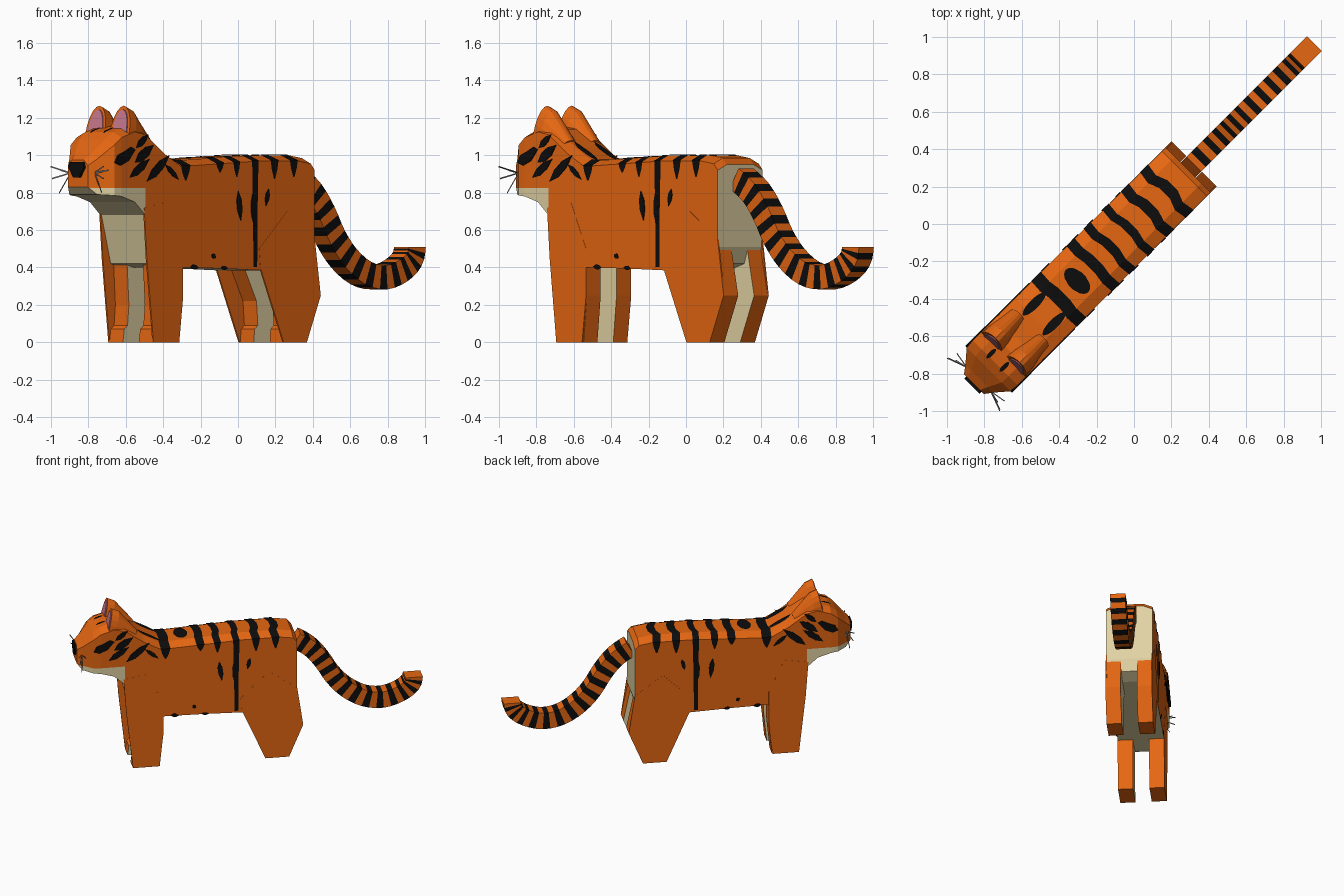
import bpy, bmesh, math
from mathutils import Vector, Matrix

if "Cube" in bpy.data.objects:
    bpy.data.objects.remove(bpy.data.objects["Cube"])

# Local frame: s = along the body (head to tail), t = sideways, z = up; turned 45 degrees
R = math.sqrt(0.5)
TURN = Matrix(((R, R, 0), (R, -R, 0), (0, 0, 1)))


def material(name, col):
    m = bpy.data.materials.new(name)
    m.diffuse_color = (*col, 1)
    m.use_nodes = True
    m.node_tree.nodes["Principled BSDF"].inputs["Base Color"].default_value = m.diffuse_color
    return m


ORANGE = material("orange fur", (0.79, 0.135, 0.006))
BLACK = material("black stripe", (0.004, 0.004, 0.004))
CREAM = material("cream fur", (0.76, 0.65, 0.37))
PINK = material("pink ear", (0.58, 0.19, 0.27))
GREY = material("grey whisker", (0.22, 0.22, 0.23))


def finish(name, bm, mats, rule=None):
    bmesh.ops.recalc_face_normals(bm, faces=bm.faces)
    bm.normal_update()
    for i, f in enumerate(bm.faces):
        f.material_index = rule(f.calc_center_median(), f.normal) if rule else 0
    for v in bm.verts:
        v.co = TURN @ v.co
    bmesh.ops.reverse_faces(bm, faces=bm.faces)
    me = bpy.data.meshes.new(name)
    bm.to_mesh(me)
    bm.free()
    for m in mats:
        me.materials.append(m)
    ob = bpy.data.objects.new(name, me)
    bpy.context.collection.objects.link(ob)
    return ob


def loft(bm, rings, closed=True):
    """Skin rings of points; closed rings are capped, open ones make a ribbon."""
    vs = [[bm.verts.new(p) for p in r] for r in rings]
    n = len(vs[0])
    for a, b in zip(vs, vs[1:]):
        for i in range(n if closed else n - 1):
            j = (i + 1) % n
            bm.faces.new((a[i], a[j], b[j], b[i]))
    if closed:
        bm.faces.new(vs[0])
        bm.faces.new(vs[-1])


def side_parts(name, pts, t0, t1, mats, rule=None):
    """Extrude an (s, z) outline sideways on both flanks."""
    bm = bmesh.new()
    for sg in (-1, 1):
        loft(bm, [[(s, sg * t, z) for s, z in pts] for t in (t0, t1)])
    return finish(name, bm, mats, rule)


# Body, neck and head: sections of (s, bottom z, top z, half width)
SECT = [(-1.21, .83, .975, .075), (-1.17, .79, 1.01, .105), (-1.10, .785, 1.085, .165),
        (-1.05, .78, 1.125, .17), (-.95, .75, 1.155, .17), (-.87, .68, 1.14, .17),
        (-.80, .42, 1.09, .17), (-.73, .40, 1.04, .17), (-.6, .40, .97, .17),
        (-.3, .395, .985, .17), (0, .385, 1.0, .17), (.28, .39, 1.0, .17),
        (.38, .42, .985, .17), (.41, .51, .95, .17)]


def top(s):
    for a, b in zip(SECT, SECT[1:]):
        if a[0] <= s <= b[0]:
            return a[2] + (b[2] - a[2]) * (s - a[0]) / (b[0] - a[0])
    return .95


def body_colour(c, n):
    if n.z < -.15 or (c.x < -.87 and c.z < .825) or (n.x > .9 and c.x > .4):
        return 1
    return 0


bm = bmesh.new()
loft(bm, [[(s, -w, zb), (s, -w, zt - .03), (s, -.6 * w, zt), (s, .6 * w, zt),
           (s, w, zt - .03), (s, w, zb)] for s, zb, zt, w in SECT])
bmesh.ops.bisect_plane(bm, geom=bm.verts[:] + bm.edges[:] + bm.faces[:],
                       plane_co=(0, 0, .825), plane_no=(0, 0, 1))
finish("body", bm, [ORANGE, CREAM], body_colour)


# Legs with cream inner faces, and thin outer flank panels
def leg_colour(c, n):
    return 1 if n.y * c.y < 0 and abs(n.y) > .9 else 0


side_parts("front_legs", [(-.81, 0), (-.61, 0), (-.585, .25), (-.585, .45), (-.78, .45),
                          (-.765, .2), (-.775, .09), (-.80, .07)],
           .06, .164, [ORANGE, CREAM], leg_colour)
side_parts("front_flanks", [(-.81, 0), (-.615, 0), (-.585, .25), (-.585, .5), (-.7, .75),
                            (-.88, .72), (-.86, .45)], .162, .171, [ORANGE])
side_parts("hind_legs", [(.18, 0), (.35, 0), (.455, .25), (.40, .515), (.08, .45),
                         (.20, .22), (.21, .09), (.185, .07)],
           .06, .164, [ORANGE, CREAM], leg_colour)
side_parts("hind_flanks", [(.174, 0), (.35, 0), (.455, .25), (.41, .55), (.2, .7), (-.01, .5),
                           (0, .395)], .162, .171, [ORANGE])

# Tail: square section along a smooth path, banded along its length
PATH = [Vector(p) for p in ((.36, .90), (.42, .875), (.53, .80), (.62, .69), (.70, .56), (.80, .45),
                            (.93, .37), (1.07, .347), (1.2, .385), (1.28, .445), (1.30, .51),
                            (1.30, .57))]
mid = []
for k in range(1, len(PATH) - 2):
    p0, p1, p2, p3 = PATH[k - 1:k + 3]
    for i in range(3):
        u = i / 3
        mid.append(.5 * (2 * p1 + (p2 - p0) * u + (2 * p0 - 5 * p1 + 4 * p2 - p3) * u * u
                         + (3 * p1 - p0 - 3 * p2 + p3) * u ** 3))
mid.append(PATH[-2])
rings = []
for i, p in enumerate(mid):
    d = (mid[min(i + 1, len(mid) - 1)] - mid[max(i - 1, 0)]).normalized()
    if i == len(mid) - 1:
        d = Vector((0, 1))
    n = Vector((-d.y, d.x)) * .064
    a, b = p + n, p - n
    rings.append([(a.x, -.056, a.y), (a.x, .056, a.y), (b.x, .056, b.y), (b.x, -.056, b.y)])
centres = [(p + q) / 2 for p, q in zip(mid, mid[1:])]


def band(c, n):
    if n.z > .95 and c.x > 1.25:
        return 0
    k = min(range(len(centres)), key=lambda i: (centres[i] - Vector((c.x, c.z))).length
            if abs(n.y) > .9 else
            abs((Vector((c.x, c.z)) - centres[i]).dot((mid[i + 1] - mid[i]).normalized()))
            + (Vector((c.x, c.z)) - centres[i]).length)
    return k % 2


bm = bmesh.new()
loft(bm, rings)
finish("tail", bm, [ORANGE, BLACK], band)

# Ears (wedges leaning back into the neck) with pink fronts
ARC = [math.pi * i / 10 for i in range(11)]
ears, inner = bmesh.new(), bmesh.new()
for tc in (-.092, .092):
    def arc(w, h, s0, s1, z0):
        return [(s0 + (s1 - s0) * math.sin(a), tc + w * math.cos(a), z0 + h * math.sin(a)) for a in ARC]
    loft(ears, [arc(.074, .155, -.99, -.955, 1.11), arc(.072, .14, -.945, -.90, 1.10),
                arc(.05, .03, -.79, -.77, 1.05)])
    loft(inner, [arc(.054, .12, -.992, -.965, 1.125), arc(.054, .12, -.98, -.953, 1.125)])
finish("ears", ears, [ORANGE])
finish("inner_ears", inner, [PINK])

# Nose
bm = bmesh.new()
NOSE = [(-.05, .965), (.05, .965), (.058, .935), (.022, .88), (-.022, .88), (-.058, .935)]
loft(bm, [[(s, t, z) for t, z in NOSE] for s in (-1.225, -1.19)])
finish("nose", bm, [BLACK])

# Eyes on the sides of the head
side_parts("eyes", [(-1.10, .96), (-1.06, .945), (-1.0, .97), (-.95, 1.03), (-.98, 1.045),
                    (-1.03, 1.02), (-1.08, 1.0)], .16, .176, [BLACK])

# Whiskers
bm = bmesh.new()
for sg in (-1, 1):
    for s, t, z in ((-1.215, .20, .94), (-1.21, .195, .875), (-1.19, .16, .80), (-1.16, .18, .92)):
        a, b = Vector((-1.175, sg * .09, .905)), Vector((s, sg * t, z))
        r = .004
        loft(bm, [[p + Vector((r, 0, 0)), p + Vector((-r / 2, 0, r)), p + Vector((-r / 2, 0, -r))]
                  for p in (a, b)])
finish("whiskers", bm, [GREY])

# Stripes across the back: (s, half width, drop down the flank, waviness)
bm = bmesh.new()
for s0, w, drop, wave in ((.27, .03, .09, .05), (.12, .03, .10, .04), (-.03, .024, .57, .03),
                          (-.17, .026, .08, .03), (-.30, .03, .05, .02), (-.56, .036, .08, .02)):
    steps = [(-.1735, drop), (-.1735, drop / 2), (-.1735, 0), (-.102, 0), (-.04, 0),
             (.04, 0), (.102, 0), (.1735, 0), (.1735, drop / 2), (.1735, drop)]
    rib = []
    for i, (t, dz) in enumerate(steps):
        s = s0 + wave * (math.cos(t * 26) - 1) * .35
        h = w * (1 if dz == 0 else .7 if dz < drop else (.6 if drop > .5 else .15))
        edge = -.026 if abs(t) > .15 else .004
        rib.append([(q, t, top(q) + edge - dz) for q in (s - h, s, s + h)])
    loft(bm, rib, False)
# oval spots on the back and short marks on the forehead: (s, t, length, width)
for s0, t0, ls, lt in ((-.43, 0, .05, .085), (-.68, .075, .085, .025), (-.68, -.075, .085, .025),
                       (-1.03, .05, .035, .012), (-1.03, -.05, .035, .012)):
    rib = []
    for i in range(9):
        u = -1 + i / 4
        h = lt * math.sqrt(max(.02, 1 - u * u))
        s = s0 + ls * u
        rib.append([(s, t0 - h, top(s) + .006), (s, t0 + h, top(s) + .006)])
    loft(bm, rib, False)
finish("back_stripes", bm, [BLACK])

# Lens-shaped stripes on the flanks, neck and cheeks: (s0, z0, s1, z1, width)
bm = bmesh.new()
for s0, z0, s1, z1, w in ((-.94, 1.04, -.85, 1.11, .018), (-.95, .96, -.81, 1.055, .026),
                          (-.99, .88, -.84, .98, .022), (-.86, .86, -.69, 1.0, .024),
                          (-.72, .95, -.62, .87, .014), (-.17, .81, -.15, .65, .018),
                          (-.06, .80, -.05, .62, .016), (.06, .82, .04, .73, .014),
                          (-.53, .405, -.47, .40, .012), (-.30, .40, -.25, .395, .01),
                          (-.37, .47, -.34, .45, .012)):
    a, b = Vector((s0, z0)), Vector((s1, z1))
    n = Vector((a.y - b.y, b.x - a.x)).normalized() * w
    out = [a, a.lerp(b, .3) + n, a.lerp(b, .65) + n, b, a.lerp(b, .65) - n, a.lerp(b, .3) - n]
    for sg in (-1, 1):
        loft(bm, [[(p.x, sg * t, p.y) for p in out] for t in (.168, .1745)])
finish("flank_stripes", bm, [BLACK])
